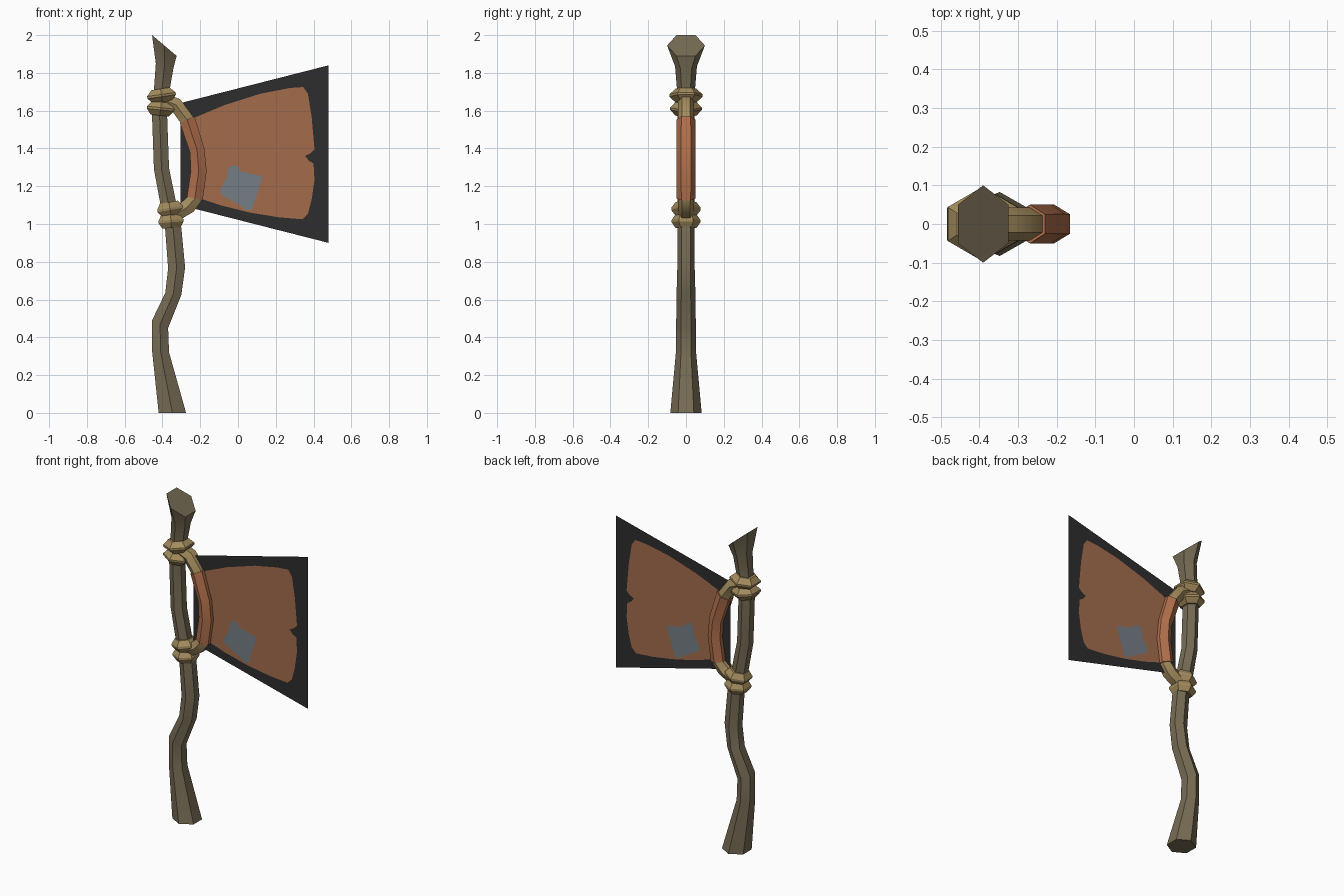
import bpy, bmesh, math
from mathutils import Vector

if "Cube" in bpy.data.objects:
    bpy.data.objects.remove(bpy.data.objects["Cube"])


def material(name, colour):
    m = bpy.data.materials.new(name)
    m.diffuse_color = (*colour, 1)
    m.use_nodes = True
    m.node_tree.nodes["Principled BSDF"].inputs["Base Color"].default_value = m.diffuse_color
    return m


WOOD = material("weathered wood", (0.185, 0.150, 0.090))
ROPE = material("tan rope", (0.370, 0.262, 0.110))
LEATHER = material("leather grip", (0.440, 0.160, 0.072))
BLACK = material("black cloth", (0.027, 0.027, 0.028))
RUST = material("rust cloth", (0.370, 0.152, 0.072))
SLATE = material("slate patch", (0.180, 0.210, 0.235))


def finish(name, bm, mat, smooth=False):
    mesh = bpy.data.meshes.new(name)
    bm.to_mesh(mesh)
    bm.free()
    mesh.materials.append(mat)
    obj = bpy.data.objects.new(name, mesh)
    bpy.context.collection.objects.link(obj)
    if smooth:
        bpy.context.view_layer.objects.active = obj
        obj.select_set(True)
        bpy.ops.object.shade_smooth_by_angle(angle=math.radians(32))
        obj.select_set(False)
    return obj


def hex_tube(name, rings, mat, smooth=True):
    """Six-sided tube; each ring is left x, left z, right x, right z, y radius."""
    bm = bmesh.new()
    loops = []
    for lx, lz, rx, rz, r in rings:
        mid = Vector(((lx + rx) / 2, 0, (lz + rz) / 2))
        half = Vector(((rx - lx) / 2, 0, (rz - lz) / 2)) / math.cos(math.pi / 6)
        loop = []
        for i in range(6):
            a = math.radians(30 + 60 * i)
            loop.append(bm.verts.new(mid + half * math.cos(a) + Vector((0, r * math.sin(a), 0))))
        loops.append(loop)
    for a, b in zip(loops, loops[1:]):
        for i in range(6):
            j = (i + 1) % 6
            bm.faces.new((a[i], a[j], b[j], b[i]))
    bm.faces.new(loops[0])
    bm.faces.new(loops[-1])
    bmesh.ops.recalc_face_normals(bm, faces=bm.faces)
    return finish(name, bm, mat, smooth)


def rope_ring(name, x, z, radius, tilt):
    """Wrap with a bevelled outer edge, tilted about the y axis."""
    t = math.radians(tilt)
    along = Vector((math.cos(t), math.sin(t)))
    up = Vector((-math.sin(t), math.cos(t)))
    rings = []
    for h, r in ((-0.036, 0.056), (-0.006, radius), (0.006, radius), (0.036, 0.056)):
        c = Vector((x, z)) + up * h
        d = along * r * math.cos(math.pi / 6)
        rings.append((*(c - d), *(c + d), r))
    hex_tube(name, rings, ROPE, smooth=False)


def panel(name, outline, y, mat):
    bm = bmesh.new()
    face = bm.faces.new([bm.verts.new((x, y, z)) for x, z in outline])
    face.normal_update()
    if face.normal.y * (y or -1) < 0:
        face.normal_flip()
    bmesh.ops.triangulate(bm, faces=[face])
    return finish(name, bm, mat)


# Crooked pole with a flared foot and slanted top
hex_tube("pole", [
    (-0.42, 0.00, -0.275, 0.00, 0.083),
    (-0.455, 0.33, -0.365, 0.32, 0.053),
    (-0.455, 0.49, -0.37, 0.45, 0.052),
    (-0.385, 0.635, -0.30, 0.625, 0.050),
    (-0.37, 0.765, -0.28, 0.77, 0.046),
    (-0.385, 0.965, -0.30, 0.98, 0.045),
    (-0.445, 1.29, -0.365, 1.295, 0.045),
    (-0.455, 1.57, -0.375, 1.57, 0.045),
    (-0.445, 1.71, -0.36, 1.72, 0.048),
    (-0.435, 1.85, -0.343, 1.82, 0.058),
    (-0.455, 2.00, -0.325, 1.89, 0.100),
], WOOD)

# Rope bindings, two per knot
rope_ring("upper_binding_top", -0.405, 1.68, 0.088, 8)
rope_ring("upper_binding_bottom", -0.41, 1.61, 0.084, -6)
rope_ring("lower_binding_top", -0.36, 1.08, 0.078, 10)
rope_ring("lower_binding_bottom", -0.355, 1.015, 0.076, 4)

# Bowed side handle: rope ends and a leather grip
hex_tube("handle_upper_end", [
    (-0.40, 1.62, -0.38, 1.69, 0.043),
    (-0.35, 1.60, -0.305, 1.66, 0.043),
    (-0.30, 1.53, -0.235, 1.565, 0.043),
    (-0.285, 1.47, -0.21, 1.49, 0.043)], ROPE)
hex_tube("handle_lower_end", [
    (-0.255, 1.20, -0.185, 1.19, 0.043),
    (-0.265, 1.145, -0.195, 1.12, 0.043),
    (-0.305, 1.11, -0.235, 1.065, 0.043),
    (-0.345, 1.085, -0.295, 1.03, 0.043),
    (-0.375, 1.07, -0.345, 1.01, 0.043)], ROPE)
hex_tube("handle_grip", [
    (-0.308, 1.535, -0.23, 1.57, 0.050),
    (-0.255, 1.38, -0.178, 1.40, 0.051),
    (-0.250, 1.28, -0.166, 1.28, 0.051),
    (-0.270, 1.145, -0.187, 1.125, 0.050)], LEATHER)

# Flat banner with a ragged painted field and a patch on both faces
panel("banner", [(-0.305, 1.10), (0.48, 0.90), (0.48, 1.84), (-0.305, 1.64)], 0, BLACK)
field = [(-0.25, 1.555), (-0.07, 1.63), (0.12, 1.69), (0.275, 1.72), (0.345, 1.725),
         (0.37, 1.69), (0.39, 1.565), (0.405, 1.395), (0.385, 1.375), (0.355, 1.36),
         (0.375, 1.335), (0.40, 1.32), (0.405, 1.235), (0.39, 1.13), (0.37, 1.055),
         (0.34, 1.025), (0.22, 1.035), (0.065, 1.06), (-0.095, 1.10), (-0.20, 1.135),
         (-0.225, 1.15), (-0.21, 1.35)]
patch = [(-0.05, 1.30), (-0.025, 1.31), (0, 1.305), (0.015, 1.28), (0.13, 1.25),
         (0.115, 1.20), (0.075, 1.08), (0.05, 1.07), (0.01, 1.10), (-0.09, 1.155),
         (-0.095, 1.18), (-0.06, 1.245)]
for side, s in (("front", -1), ("back", 1)):
    panel("banner_field_" + side, field, s * 0.002, RUST)
    panel("banner_patch_" + side, patch, s * 0.004, SLATE)
